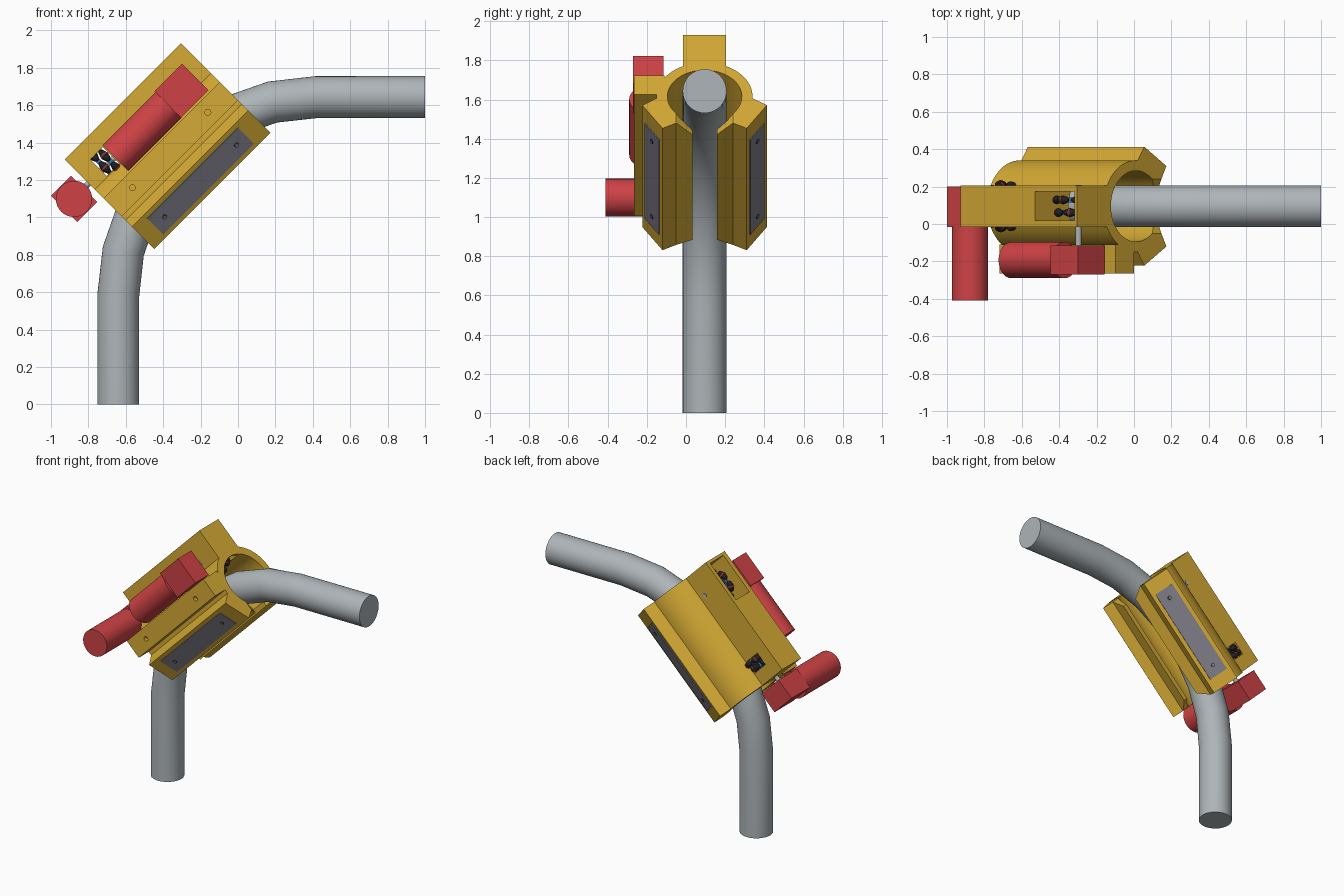
import bpy, bmesh, math
from mathutils import Matrix, Vector

if "Cube" in bpy.data.objects:
    bpy.data.objects.remove(bpy.data.objects["Cube"])

# Local frame: x along the housing, y across, z away from the clamp slot
TILT = Matrix.Rotation(-math.pi / 4, 4, 'Y')
CY, CV = 0.095, 1.135          # bore centre across and above
U0, U1 = 0.27, 1.15            # housing ends


def material(name, rgb):
    m = bpy.data.materials.new(name)
    m.use_nodes = True
    m.diffuse_color = (*rgb, 1)
    m.node_tree.nodes["Principled BSDF"].inputs["Base Color"].default_value = (*rgb, 1)
    return m


YELLOW = material("housing yellow", (0.66, 0.40, 0.035))
RED = material("motor red", (0.62, 0.055, 0.06))
PIPE = material("pipe grey", (0.42, 0.46, 0.48))
PLATE = material("plate grey", (0.22, 0.21, 0.25))
BLACK = material("rubber black", (0.015, 0.015, 0.018))
BLUE = material("hub blue", (0.05, 0.16, 0.36))
DARK_RED = material("collar red", (0.30, 0.04, 0.03))


def make(name, bm, mats, matrix=TILT):
    bmesh.ops.recalc_face_normals(bm, faces=bm.faces)
    mesh = bpy.data.meshes.new(name)
    bm.to_mesh(mesh)
    bm.free()
    for m in mats:
        mesh.materials.append(m)
    ob = bpy.data.objects.new(name, mesh)
    bpy.context.collection.objects.link(ob)
    ob.matrix_world = matrix
    return ob


def activate(ob):
    bpy.ops.object.select_all(action='DESELECT')
    ob.select_set(True)
    bpy.context.view_layer.objects.active = ob


def smooth(ob):
    activate(ob)
    bpy.ops.object.shade_smooth_by_angle(angle=math.radians(32))


def extrude(name, points, offset, mat):
    bm = bmesh.new()
    face = bm.faces.new([bm.verts.new(p) for p in points])
    ext = bmesh.ops.extrude_face_region(bm, geom=[face])["geom"]
    bmesh.ops.translate(bm, vec=offset,
                        verts=[e for e in ext if isinstance(e, bmesh.types.BMVert)])
    return make(name, bm, [mat])


def prism(name, profile, u0, u1, mat):
    return extrude(name, [(u0, y, v) for y, v in profile], (u1 - u0, 0, 0), mat)


def box(name, u, y, v, mat):
    rect = [(y[0], v[0]), (y[1], v[0]), (y[1], v[1]), (y[0], v[1])]
    return prism(name, rect, u[0], u[1], mat)


def rod(name, a, b, radius, mat, sides=32):
    a, b = Vector(a), Vector(b)
    turn = (b - a).to_track_quat('Z', 'Y').to_matrix().to_4x4()
    bm = bmesh.new()
    bmesh.ops.create_cone(bm, cap_ends=True, segments=sides, radius1=radius, radius2=radius,
                          depth=(b - a).length, matrix=Matrix.Translation((a + b) / 2) @ turn)
    ob = make(name, bm, [mat])
    smooth(ob)
    return ob


def cut(ob, cutters):
    activate(ob)
    for c in cutters:
        mod = ob.modifiers.new("cut", 'BOOLEAN')
        mod.operation, mod.solver, mod.object = 'DIFFERENCE', 'EXACT', c
        bpy.ops.object.modifier_apply(modifier=mod.name)
        bpy.data.objects.remove(c)


def arc(radius, start, end, steps):
    angles = [math.radians(start + (end - start) * i / steps) for i in range(steps + 1)]
    return [(radius * math.cos(a), CV + radius * math.sin(a)) for a in angles]


# Housing: box on top of an open ring with two clamp jaws
half = [(0.11, 1.58)] + arc(0.245, 63.3, -3, 12)
half += [(0.318, 1.072), (0.215, 0.905), (0.145, 0.943), (0.063, 0.92)]
half += arc(0.19, -70.6, 90, 24)
outline = half + [(-d, v) for d, v in reversed(half[:-1])]
housing = prism("housing", [(CY + d, v) for d, v in outline], U0, U1, YELLOW)

# Wheel pockets, shaft bore and the flared slot mouths
cutters = [
    box("pocket_cutter", (0.83, 1.13), (0.02, 0.175), (1.2, 1.7), YELLOW),
    box("window_cutter", (0.367, 0.461), (-0.2, 0.4), (1.36, 1.485), YELLOW),
    box("wheel_cutter", (0.366, 0.462), (0.0, 0.19), (1.2, 1.545), YELLOW),
]
for end, inward in ((U0, 1), (U1, -1)):
    mouth = [(-0.01, 0.159), (0.06, 0.063), (0.06, -0.063), (-0.01, -0.159)]
    pts = [(end + inward * du, CY + d, 0.8) for du, d in mouth]
    cutters.append(extrude("mouth_cutter", pts, (0, 0, 0.25), YELLOW))
cut(housing, cutters)
smooth(housing)

# Side bracket with two screw holes
bracket = box("side_bracket", (U0, U1), (-0.265, -0.11), (1.15, 1.288), YELLOW)
cut(bracket, [rod("hole_cutter", (u, -0.3, 1.218), (u, -0.235, 1.218), 0.016, YELLOW, 16)
              for u in (0.42, 0.99)])

# Grey plates with screws on the sloping jaw faces
low, high = Vector((0.215, 0.905)), Vector((0.318, 1.072))
out = Vector((high.y - low.y, low.x - high.x)).normalized()
for side, name in ((-1, "front"), (1, "back")):
    a, b = low.lerp(high, 0.14), low.lerp(high, 0.85)
    quad = [a - out * 0.002, b - out * 0.002, b + out * 0.005, a + out * 0.005]
    prism(name + "_jaw_plate", [(CY + side * p.x, p.y) for p in quad], 0.36, 1.045, PLATE)
    mid = low.lerp(high, 0.5)
    for u in (0.432, 0.975):
        p, q = mid, mid + out * 0.007
        rod(name + "_plate_screw_rim", (u, CY + side * p.x, p.y),
            (u, CY + side * q.x, q.y), 0.014, BLACK, 16)
        q = mid + out * 0.009
        rod(name + "_plate_screw", (u, CY + side * p.x, p.y),
            (u, CY + side * q.x, q.y), 0.010, PLATE, 16)

# Drive motor alongside the housing
box("drive_gearbox", (0.868, 1.077), (-0.27, -0.115), (1.30, 1.50), RED)
rod("drive_motor", (0.468, -0.193, 1.395), (0.87, -0.193, 1.395), 0.097, RED)
rod("drive_shaft", (0.98, -0.12, 1.40), (0.98, 0.209, 1.40), 0.016, PIPE, 16)

# Turning motor across the lower end
box("turning_gearbox", (0.081, 0.233), (-0.015, 0.2), (1.298, 1.495), RED)
rod("turning_motor", (0.157, -0.41, 1.397), (0.157, -0.01, 1.397), 0.097, RED)
rod("turning_shaft", (0.23, CY, 1.40), (0.48, CY, 1.40), 0.016, PIPE, 16)


# Roller wheels: two staggered rows of barrels around blue hubs
def roller_wheel(name, place, gap):
    bm = bmesh.new()

    def paint(index):
        for f in bm.faces:
            if not f.tag:
                f.tag, f.material_index = True, index

    for row in (-1, 1):
        z = row * gap
        bmesh.ops.create_cone(bm, cap_ends=True, segments=32, radius1=0.105, radius2=0.105,
                              depth=0.028, matrix=Matrix.Translation((0, 0, z)))
        paint(0)
        for i in range(8):
            a = (i + (row > 0) / 2) * math.pi / 4
            spot = (Matrix.Rotation(a, 4, 'Z') @ Matrix.Translation((0.116, 0, z))
                    @ Matrix.Rotation(math.pi / 2, 4, 'X'))
            bmesh.ops.create_uvsphere(bm, u_segments=12, v_segments=8, radius=0.022,
                                      matrix=spot @ Matrix.Diagonal((1, 1, 1.8, 1)))
            paint(1)
            bmesh.ops.create_cone(bm, cap_ends=True, segments=12, radius1=0.0235,
                                  radius2=0.0235, depth=0.01, matrix=spot)
            paint(2)
    smooth(make(name, bm, [BLUE, BLACK, DARK_RED], TILT @ place))


roller_wheel("drive_wheel", Matrix.Translation((0.98, CY, 1.40))
             @ Matrix.Rotation(math.pi / 2, 4, 'X'), 0.034)
roller_wheel("turning_wheel", Matrix.Translation((0.414, CY, 1.40))
             @ Matrix.Rotation(math.pi / 2, 4, 'Y'), 0.022)

# Bent pipe: two straight runs joined by a quarter bend of seven segments
BEND, BX, BZ, STEPS = 1.06, 0.42, 0.583, 7
path = [(BX - BEND, 0)]
for i in range(STEPS + 1):
    a = math.pi / 2 * i / STEPS
    path.append((BX - BEND * math.cos(a), BZ + BEND * math.sin(a)))
path.append((1, BZ + BEND))
bm = bmesh.new()
rings = []
SIDES, RADIUS = 40, 0.112
for i, p in enumerate(path):
    before = Vector(path[max(i - 1, 0)])
    after = Vector(path[min(i + 1, len(path) - 1)])
    d = (Vector(p) - before).normalized() + (after - Vector(p)).normalized()
    d.normalize()
    rings.append([bm.verts.new((p[0] + RADIUS * math.cos(t) * -d.y,
                                CY + RADIUS * math.sin(t),
                                p[1] + RADIUS * math.cos(t) * d.x))
                  for t in (math.tau * k / SIDES for k in range(SIDES))])
for r, s in zip(rings, rings[1:]):
    for k in range(SIDES):
        n = (k + 1) % SIDES
        bm.faces.new((r[k], r[n], s[n], s[k]))
bm.faces.new(rings[0])
bm.faces.new(rings[-1])
smooth(make("bent_pipe", bm, [PIPE], Matrix.Identity(4)))
